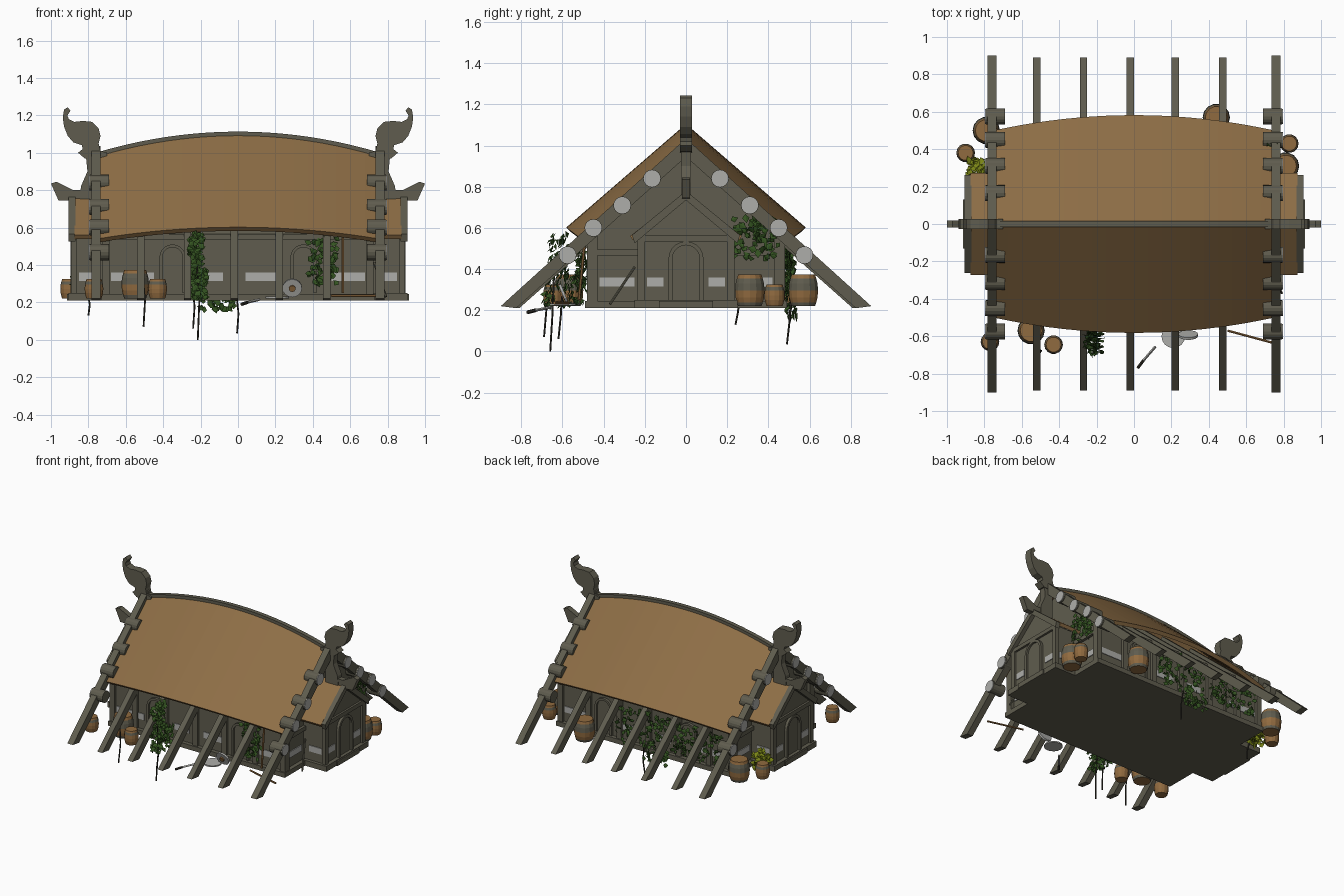
import bpy, bmesh, math, random
from mathutils import Vector, Matrix

if "Cube" in bpy.data.objects:
    bpy.data.objects.remove(bpy.data.objects["Cube"])
random.seed(4)

def mat(name, r, g, b):
    m = bpy.data.materials.new(name)
    m.diffuse_color = (r, g, b, 1)
    m.use_nodes = True
    m.node_tree.nodes["Principled BSDF"].inputs["Base Color"].default_value = m.diffuse_color
    return m

WOOD = mat("grey_wood", .115, .108, .077)
THATCH = mat("thatch_brown", .27, .156, .061)
PALE = mat("pale_wood", .42, .42, .40)
BARREL = mat("barrel_brown", .28, .145, .05)
IVY = mat("ivy_green", .034, .088, .015)
BUSH = mat("bush_green", .19, .23, .008)
ROOT = mat("dark_root", .03, .027, .02)

def finish(name, bm, *mats):
    bmesh.ops.recalc_face_normals(bm, faces=bm.faces)
    me = bpy.data.meshes.new(name)
    bm.to_mesh(me)
    bm.free()
    for m in mats:
        me.materials.append(m)
    ob = bpy.data.objects.new(name, me)
    bpy.context.collection.objects.link(ob)
    return ob

def prism(name, pts, axis, a, b, m=WOOD):
    """Extrude a 2D profile along x (points are y,z) or y (points are x,z)."""
    bm = bmesh.new()
    place = (lambda p, c: (c, p[0], p[1])) if axis == 'x' else (lambda p, c: (p[0], c, p[1]))
    f = bm.faces.new([bm.verts.new(place(p, a)) for p in pts])
    ext = bmesh.ops.extrude_face_region(bm, geom=[f])['geom']
    shift = Vector(place((0, 0), b - a))
    bmesh.ops.translate(bm, vec=shift, verts=[v for v in ext if isinstance(v, bmesh.types.BMVert)])
    return finish(name, bm, m)

def box(name, x0, x1, y0, y1, z0, z1, m=WOOD):
    return prism(name, [(y0, z0), (y1, z0), (y1, z1), (y0, z1)], 'x', x0, x1, m)

def rod(name, p, q, r, m, sides=8):
    p, q = Vector(p), Vector(q)
    bm = bmesh.new()
    rot = (q - p).to_track_quat('Z', 'Y').to_matrix().to_4x4()
    bmesh.ops.create_cone(bm, cap_ends=True, segments=sides, radius1=r, radius2=r,
                          depth=(q - p).length, matrix=Matrix.Translation((p + q) / 2) @ rot)
    return finish(name, bm, m)

def arch(w, z0, zs, n=10):
    """Arched outline: straight sides up to zs, then a half circle."""
    return [(w, z0)] + [(w * math.cos(math.pi * i / n), zs + w * math.sin(math.pi * i / n))
                        for i in range(n + 1)] + [(-w, z0)]

def doorway(name, axis, centre, wall, out, w=.085, z0=.25, zs=.44):
    ring = arch(w, z0, zs) + arch(w * .78, z0, zs)[::-1]
    move = lambda ps: [(p[0] + centre, p[1]) for p in ps]
    prism(name + "_frame", move(ring), axis, wall, wall + out * .02)
    prism(name + "_panel", move(arch(w * .78, z0, zs)), axis, wall, wall + out * .006)

# Main hall, floor and posts
hall = [(-.46, .22), (.46, .22), (.46, .56), (0, .95), (-.46, .56)]
prism("hall_walls", hall, 'x', -.7, .7)
box("hall_floor", -.73, .73, -.49, .49, .21, .245)
RAFTERS = [-.52, -.27, -.02, .22, .475]
for s in (-1, 1):
    for x in RAFTERS + [-.705, .705]:
        box("wall_post", x - .02, x + .02, s * .445, s * .48, .22, .57)
    box("wall_rail", -.7, .7, s * .45, s * .475, .535, .565)
    for x in (-.35, .35):
        doorway("side_arch", 'y', x, s * .46, s, .07, .25, .44)
    for a, b in ((-.68, -.45), (-.2, -.08), (.04, .2), (.5, .68)):
        box("pale_board", a, b, s * .458, s * .465, .315, .36, PALE)

# Curved thatched roof with ridge cap
def curve(x):
    t = 1 - (x / .75) ** 2
    return .995 + .11 * t, .5 + .082 * t, .54 + .062 * t

xs = [-.75 + 1.5 * i / 20 for i in range(21)]
def loft(name, section, m):
    bm = bmesh.new()
    rows = [[bm.verts.new((x, y, z)) for y, z in section(x)] for x in xs]
    n = len(rows[0])
    for r, q in zip(rows, rows[1:]):
        for j in range(n):
            bm.faces.new((r[j], r[(j + 1) % n], q[(j + 1) % n], q[j]))
    bm.faces.new(rows[0])
    bm.faces.new(rows[-1])
    return finish(name, bm, m)

def roof_section(x):
    rz, ey, ez = curve(x)
    return [(-ey, ez), (0, rz), (ey, ez), (ey - .02, ez - .02), (0, rz - .04), (.02 - ey, ez - .02)]

loft("thatched_roof", roof_section, THATCH)
loft("ridge_cap", lambda x: [(-.016, curve(x)[0] - .03), (.016, curve(x)[0] - .03),
                             (.016, curve(x)[0] + .008), (-.016, curve(x)[0] + .008)], WOOD)

# Rafters reaching down past the eaves
for s in (-1, 1):
    low = [(s * y, z) for y, z in ((.89, .22), (.81, .21), (0, .93), (0, .99))]
    for x in RAFTERS:
        prism("rafter", low, 'x', x - .02, x + .02)
    high = [(s * y, z) for y, z in ((.9, .22), (.825, .21), (0, .945), (0, 1.035))]
    for e in (-1, 1):
        prism("end_rafter", high, 'x', e * .735, e * .782)
        # Purlin ends with pale cut faces
        for y, z in ((.165, .84), (.31, .71), (.45, .6), (.575, .468)):
            rod("purlin", (e * .69, s * y, z), (e * .792, s * y, z), .043, WOOD, 16)
            rod("purlin_cut", (e * .792, s * y, z), (e * .797, s * y, z), .041, PALE, 16)

# Both gable ends: porch, carved ridge head, beak and brackets
HEAD = [(.70, .96), (.70, 1.0), (.735, 1.01), (.745, 1.05), (.735, 1.09), (.745, 1.13), (.78, 1.165),
        (.83, 1.17), (.875, 1.165), (.905, 1.18), (.912, 1.20), (.895, 1.225), (.912, 1.243),
        (.93, 1.23), (.937, 1.19), (.93, 1.14), (.91, 1.09), (.88, 1.055), (.835, 1.04),
        (.83, 1.02), (.855, 1.0), (.82, .97)]
BEAK = [(.8, .74), (.96, .745), (1.0, .835), (.97, .845), (.88, .8), (.8, .8)]
BRACKET = [(.74, .75), (.845, .75), (.84, .82), (.805, .9), (.815, 1.0), (.74, 1.0)]
for e in (-1, 1):
    flip = lambda ps: [(e * x, z) for x, z in ps]
    prism("ridge_head", flip(HEAD), 'y', -.028, .028)
    prism("porch_beak", flip(BEAK), 'y', -.02, .02)
    prism("king_post", flip(BRACKET), 'y', -.024, .024)
    prism("porch_walls", [(-.225, .22), (.225, .22), (.225, .56), (0, .735), (-.225, .56)],
          'x', e * .69, e * .875)
    box("porch_floor", e * .7, e * .905, -.25, .25, .21, .25)
    box("door_step", e * .89, e * .915, -.13, .13, .21, .245)
    box("porch_beam", e * .86, e * .89, -.235, .235, .535, .565)
    doorway("porch_door", 'x', 0, e * .875, e, .085, .25, .45)
    for s in (-1, 1):
        box("porch_post", e * .86, e * .89, s * .2, s * .235, .22, .56)
        box("corner_post", e * .69, e * .725, s * .43, s * .465, .22, .6)
        box("gable_rail", e * .69, e * .72, s * .22, s * .46, .465, .495)
        prism("porch_roof", [(0, .77), (s * .272, .56), (s * .258, .54), (0, .74)],
              'x', e * .7, e * .875, THATCH)
        prism("porch_barge", [(0, .78), (s * .262, .565), (s * .25, .525), (0, .735)],
              'x', e * .87, e * .905)
        box("pale_end_board", e * .7, e * .706, s * .25, s * .42, .315, .36, PALE)
        box("pale_porch_board", e * .875, e * .88, s * .11, s * .19, .315, .36, PALE)
        box("pale_side_board", e * .75, e * .85, s * .225, s * .23, .315, .36, PALE)

# Barrels: brown staves, grey bands chosen by height
def barrel(x, y, r, h, bands):
    bm = bmesh.new()
    prof = [(0, .8), (.12, .88), (.28, .97), (.5, 1), (.72, .97), (.88, .88), (1, .8)]
    n = 14
    rows = [[bm.verts.new((x + r * k * math.cos(math.tau * i / n), y + r * k * math.sin(math.tau * i / n),
                           .22 + h * t)) for i in range(n)] for t, k in prof]
    for j, (a, b) in enumerate(zip(rows, rows[1:])):
        for i in range(n):
            f = bm.faces.new((a[i], a[(i + 1) % n], b[(i + 1) % n], b[i]))
            f.material_index = int(j in bands)
    bm.faces.new(rows[0])
    bm.faces.new(rows[-1])
    finish("barrel", bm, BARREL, WOOD)

for x, y in ((.81, .31), (.44, .57), (-.79, .5), (-.55, -.57)):
    barrel(x, y, .073, .153, (0, 3, 4))
for x, y in ((.83, .43), (-.9, .38), (-.77, -.63), (-.43, -.645)):
    barrel(x, y, .05, .105, (4,))

# Foliage: folded diamond leaves scattered through boxes
def leaves(name, count, lo, hi, out, size=.045, m=IVY):
    bm = bmesh.new()
    for _ in range(count):
        c = Vector([random.uniform(a, b) for a, b in zip(lo, hi)])
        nrm = (Vector(out) + Vector([random.uniform(-.6, .6) for _ in range(3)])).normalized()
        rot = nrm.to_track_quat('Z', 'Y').to_matrix() @ Matrix.Rotation(random.uniform(0, 6.28), 3, 'Z')
        s = size * random.uniform(.7, 1.1) / 2
        v = [bm.verts.new(c + rot @ (Vector(p) * s)) for p in
             ((0, -1, 0), (.8, -.2, -.2), (0, 1, 0), (-.8, -.2, -.2))]
        bm.faces.new((v[0], v[1], v[2]))
        bm.faces.new((v[0], v[2], v[3]))
    return finish(name, bm, m)

leaves("front_ivy_low", 110, (-.25, -.7, .22), (-.17, -.5, .37), (0, -1, .2))
leaves("front_ivy_high", 80, (-.26, -.67, .36), (-.19, -.57, .57), (0, -1, .3))
leaves("front_wall_ivy", 80, (.37, -.53, .3), (.53, -.48, .54), (0, -1, 0))
leaves("gable_ivy", 90, (.72, .23, .45), (.77, .45, .65), (1, 0, 0))
leaves("back_ivy_left", 130, (-.22, .48, .24), (.22, .53, .52), (0, 1, 0))
leaves("back_ivy_right", 110, (-.65, .48, .27), (-.25, .53, .5), (0, 1, 0))
leaves("back_ivy_low", 40, (-.2, .49, .16), (-.02, .54, .23), (0, 1, 0))
leaves("porch_bush", 90, (-.89, .25, .23), (-.78, .35, .35), (-.3, .3, .6), .05, BUSH)

# Hanging roots
for x, y, z0, z1 in ((-.215, -.66, 0, .4), (-.505, -.69, .07, .35), (-.8, .24, .13, .25),
                     (-.005, .49, .035, .25), (-.24, -.62, .06, .3)):
    mid = (x + .008, y + .012, (z0 + z1) / 2)
    rod("root", (x, y, z0), mid, .005, ROOT, 5)
    rod("root", mid, (x - .004, y + .02, z1), .005, ROOT, 5)

# Shields, blade and leaning poles by the front wall
rod("flat_shield", (.21, -.6, .222), (.21, -.6, .232), .063, PALE, 16)
rod("leaning_shield", (.29, -.6, .275), (.29, -.588, .28), .052, PALE, 16)
rod("shield_boss", (.29, -.608, .272), (.29, -.596, .277), .018, BARREL, 10)
rod("blade", (.05, -.73, .2), (.115, -.655, .215), .007, PALE, 4)
rod("blade_grip", (.02, -.77, .19), (.05, -.73, .2), .009, ROOT, 6)
rod("fallen_pole", (.5, -.57, .235), (.76, -.64, .235), .007, BARREL, 6)
rod("upright_pole", (.56, -.52, .25), (.56, -.49, .55), .007, BARREL, 6)
rod("end_pole", (.79, -.37, .23), (.73, -.25, .41), .007, WOOD, 6)
